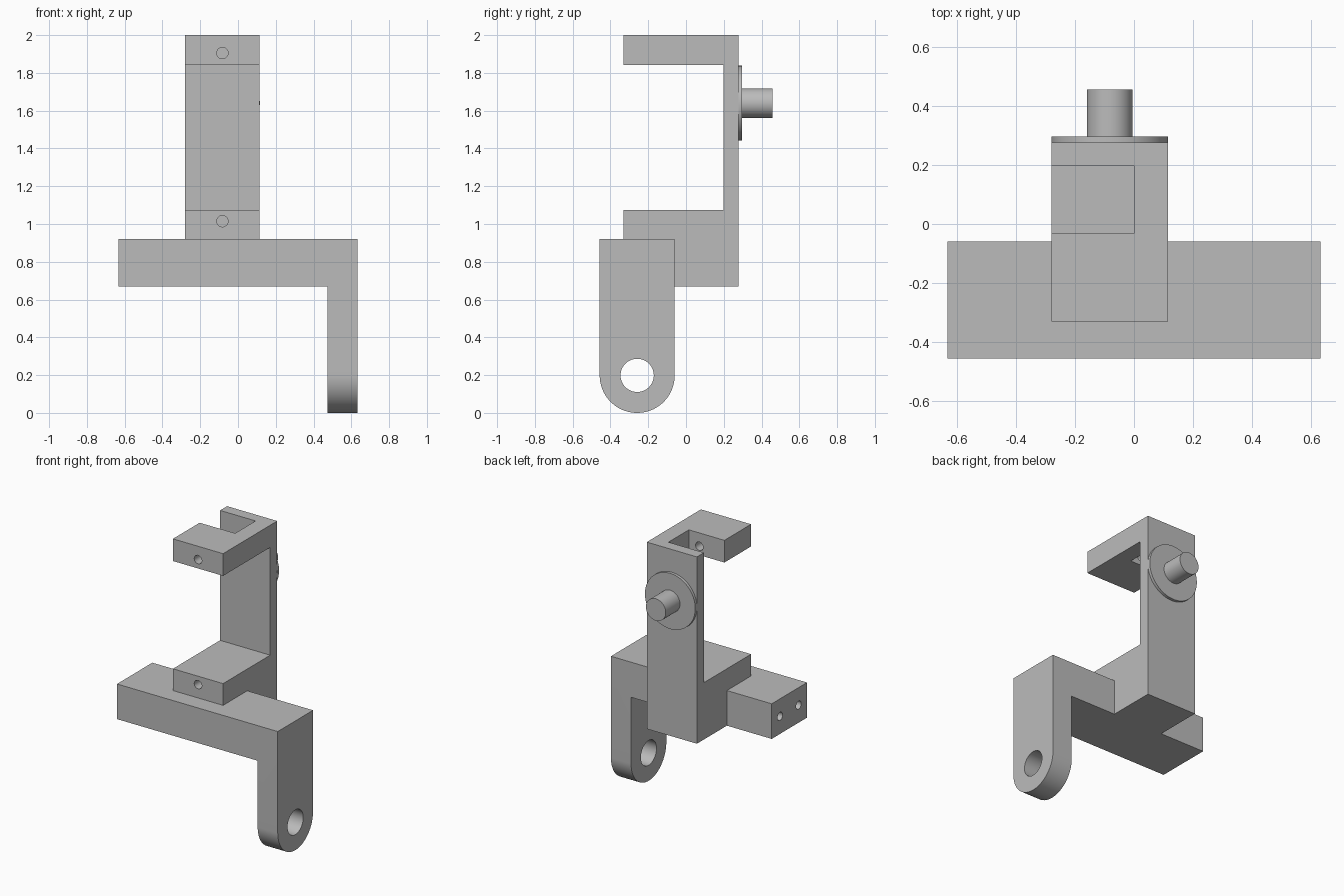
import bpy, bmesh, math
from mathutils import Matrix, Vector

if "Cube" in bpy.data.objects:
    bpy.data.objects.remove(bpy.data.objects["Cube"], do_unlink=True)

steel = bpy.data.materials.new("plain grey")
steel.use_nodes = True
GREY = (0.5, 0.5, 0.5, 1)
steel.diffuse_color = GREY
steel.node_tree.nodes["Principled BSDF"].inputs["Base Color"].default_value = GREY


def add_object(name, bm):
    bmesh.ops.recalc_face_normals(bm, faces=bm.faces)
    mesh = bpy.data.meshes.new(name)
    bm.to_mesh(mesh)
    bm.free()
    mesh.materials.append(steel)
    obj = bpy.data.objects.new(name, mesh)
    bpy.context.collection.objects.link(obj)
    return obj


def extrude(name, profile, axis, start, end):
    """Extrude a closed 2D profile along x (profile is y,z) or y (profile is x,z)."""
    bm = bmesh.new()
    if axis == "x":
        points = [(start, a, b) for a, b in profile]
    else:
        points = [(a, start, b) for a, b in profile]
    face = bm.faces.new([bm.verts.new(p) for p in points])
    moved = bmesh.ops.extrude_face_region(bm, geom=[face])["geom"]
    step = Vector((end - start, 0, 0)) if axis == "x" else Vector((0, end - start, 0))
    bmesh.ops.translate(bm, vec=step, verts=[v for v in moved if isinstance(v, bmesh.types.BMVert)])
    return add_object(name, bm)


def cylinder(name, radius, start, end, segments=64):
    """Cylinder between two points."""
    a, b = Vector(start), Vector(end)
    turn = (b - a).to_track_quat("Z", "Y").to_matrix().to_4x4()
    bm = bmesh.new()
    bmesh.ops.create_cone(bm, cap_ends=True, segments=segments, radius1=radius, radius2=radius,
                          depth=(b - a).length, matrix=Matrix.Translation((a + b) / 2) @ turn)
    return add_object(name, bm)


def combine(obj, tool, operation="DIFFERENCE"):
    """Apply a boolean and discard the tool."""
    mod = obj.modifiers.new("cut", "BOOLEAN")
    mod.operation, mod.solver, mod.object = operation, "EXACT", tool
    bpy.context.view_layer.update()
    graph = bpy.context.evaluated_depsgraph_get()
    mesh = bpy.data.meshes.new_from_object(obj.evaluated_get(graph))
    obj.modifiers.clear()
    obj.data = mesh
    bpy.data.objects.remove(tool, do_unlink=True)


# Cross arm with a downward leg: L shape trimmed by a round-ended side outline
X, LEG_X = 0.633, 0.475
BAR_BACK, BAR_FRONT, BAR_LOW, BAR_TOP = -0.06, -0.457, 0.67, 0.92
mid_y = (BAR_BACK + BAR_FRONT) / 2
round_r = (BAR_BACK - BAR_FRONT) / 2
arm = extrude("cross_arm", [(-X, BAR_LOW), (LEG_X, BAR_LOW), (LEG_X, -0.1), (X, -0.1),
                            (X, BAR_TOP), (-X, BAR_TOP)], "y", -0.7, 0.2)
outline = [(mid_y + round_r * math.cos(math.pi * i / 48), round_r - round_r * math.sin(math.pi * i / 48))
           for i in range(49)]
outline += [(BAR_FRONT, 1.2), (BAR_BACK, 1.2)]
combine(arm, extrude("outline_tool", outline, "x", -1, 1), "INTERSECT")

# Pivot hole in the leg and two screw holes in the free end
combine(arm, cylinder("pivot_tool", 0.088, (0.3, mid_y, round_r), (0.8, mid_y, round_r)))
for side in (-1, 1):
    y, z = mid_y + side * 0.105, (BAR_LOW + BAR_TOP) / 2
    combine(arm, cylinder("screw_tool", 0.029, (-0.8, y, z), (-0.4, y, z), 32))

# C-shaped frame
LEFT, RIGHT, BACK = -0.28, 0.115, 0.277
center_x = (LEFT + RIGHT) / 2
frame = extrude("c_frame", [(BAR_BACK, BAR_LOW), (BACK, BAR_LOW), (BACK, 2), (-0.332, 2),
                            (-0.332, 1.842), (0.198, 1.842), (0.198, 1.075), (-0.332, 1.075),
                            (-0.332, BAR_TOP), (BAR_BACK, BAR_TOP)], "x", LEFT, RIGHT)

# Side notch in the upper jaw
combine(frame, extrude("notch_tool", [(-0.032, 1.7), (0.198, 1.7), (0.198, 2.1), (-0.032, 2.1)],
                       "x", -0.5, 0))

# Matching bores in both jaws
for z in (1.905, 1.015):
    combine(frame, cylinder("bore_tool", 0.03, (center_x, -0.5, z), (center_x, 0.05, z), 32))

# Flange and pin on the back
flange = cylinder("flange", 0.198, (center_x, BACK, 1.64), (center_x, 0.297, 1.64), 96)
pin = cylinder("pin", 0.078, (center_x, 0.297, 1.64), (center_x, 0.457, 1.64))

# Smooth the round surfaces, keep the corners sharp
bpy.ops.object.select_all(action="DESELECT")
for obj in (arm, frame, flange, pin):
    obj.select_set(True)
    bpy.context.view_layer.objects.active = obj
bpy.ops.object.shade_smooth_by_angle(angle=math.radians(30))
